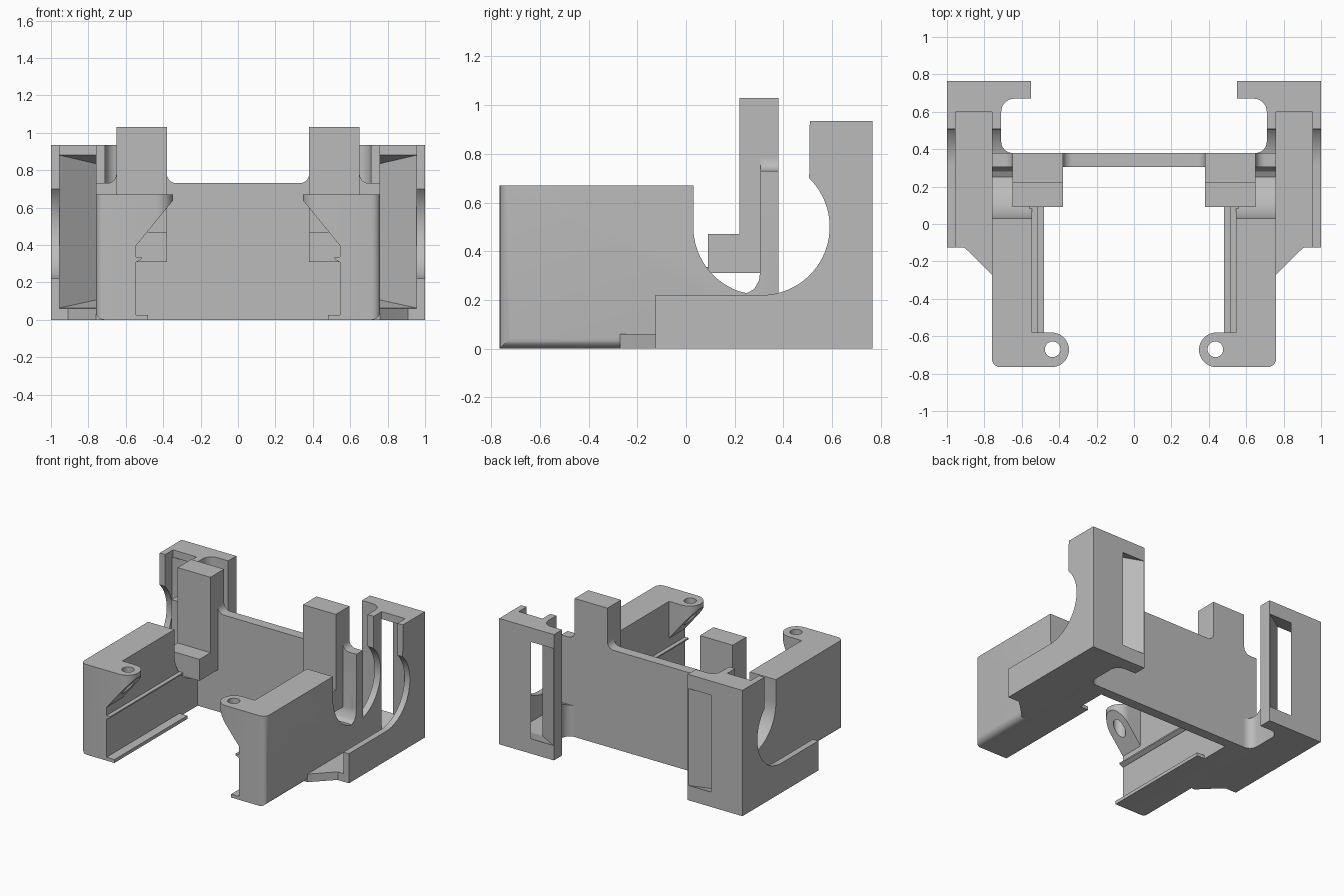
import bpy, bmesh
from math import sin, cos, radians
from mathutils import Vector

old = bpy.data.objects.get("Cube")
if old:
    bpy.data.objects.remove(old, do_unlink=True)

grey = bpy.data.materials.new("plain_grey")
grey.use_nodes = True
grey.diffuse_color = (0.5, 0.5, 0.5, 1)
grey.node_tree.nodes["Principled BSDF"].inputs["Base Color"].default_value = (0.5, 0.5, 0.5, 1)


def arc(cx, cy, r, a, b, n=10):
    steps = [radians(a + (b - a) * i / n) for i in range(n + 1)]
    return [(cx + r * cos(t), cy + r * sin(t)) for t in steps]


def finish(name, bm):
    bmesh.ops.recalc_face_normals(bm, faces=bm.faces)
    mesh = bpy.data.meshes.new(name)
    bm.to_mesh(mesh)
    bm.free()
    mesh.materials.append(grey)
    ob = bpy.data.objects.new(name, mesh)
    bpy.context.collection.objects.link(ob)
    return ob


def prism(name, pts, axis, lo, hi):
    """Extrude a 2D outline along the named axis."""
    place = {"x": lambda a, b, c: (c, a, b),
             "y": lambda a, b, c: (a, c, b),
             "z": lambda a, b, c: (a, b, c)}[axis]
    bm = bmesh.new()
    face = bm.faces.new([bm.verts.new(place(a, b, lo)) for a, b in pts])
    new = bmesh.ops.extrude_face_region(bm, geom=[face])["geom"]
    shift = Vector(place(0, 0, hi - lo))
    bmesh.ops.translate(bm, vec=shift, verts=[v for v in new if isinstance(v, bmesh.types.BMVert)])
    return finish(name, bm)


def box(name, x, y, z):
    return prism(name, [(x[0], y[0]), (x[1], y[0]), (x[1], y[1]), (x[0], y[1])], "z", *z)


def cut(ob, cutter):
    """Subtract the cutter, then discard it."""
    mod = ob.modifiers.new("cut", "BOOLEAN")
    mod.operation, mod.solver, mod.object = "DIFFERENCE", "EXACT", cutter
    dg = bpy.context.evaluated_depsgraph_get()
    mesh = bpy.data.meshes.new_from_object(ob.evaluated_get(dg))
    ob.modifiers.clear()
    ob.data = mesh
    bpy.data.objects.remove(cutter, do_unlink=True)


# Side wall with rounded outer front and bottom edges
wall = box("side_wall", (0.545, 0.76), (-0.765, 0.38), (0, 0.67))
bm = bmesh.new()
bm.from_mesh(wall.data)
rounded = [e for e in bm.edges if all(v.co.x > 0.7 for v in e.verts)
           and (all(v.co.y < -0.7 for v in e.verts) or all(v.co.z < 0.1 for v in e.verts))]
bmesh.ops.bevel(bm, geom=rounded, offset=0.045, segments=5, profile=0.5, affect="EDGES")
bm.to_mesh(wall.data)
bm.free()

# Bowl-shaped notch behind the wall, blended into the back wall
bowl = [(0.03, 0.8)] + arc(0.31, 0.5, 0.28, 180, 250, 14)
bowl += [(0.25, 0.228), (0.28, 0.245), (0.3, 0.28), (0.305, 0.32), (0.305, 0.8)]
cut(wall, prism("bowl_cutter", bowl, "x", 0.5, 0.8))

# Screw ear with a sloped underside
ear_outline = [(0.6, -0.765)] + arc(0.44, -0.6725, 0.0925, 270, 90, 18) + [(0.6, -0.58)]
ear = prism("screw_ear", ear_outline, "z", 0.35, 0.67)
slope = [(0.3, 0.3), (0.55, 0.3), (0.55, 0.39), (0.35, 0.635), (0.3, 0.635)]
cut(ear, prism("slope_cutter", slope, "y", -0.9, -0.5))
cut(ear, prism("hole_cutter", arc(0.435, -0.67, 0.042, 0, 345, 23), "z", 0, 1))

# Guide rails along the inside of the wall
ledge = box("lower_ledge", (0.48, 0.56), (-0.765, 0.09), (0, 0.025))
rail_shape = [(0.56, 0.31), (0.54, 0.31), (0.515, 0.325), (0.515, 0.335), (0.56, 0.335)]
rail = prism("upper_rail", rail_shape, "y", -0.765, 0.09)

# Upright post with a front step
post_shape = [(0.09, 0.31), (0.38, 0.31), (0.38, 1.03), (0.22, 1.03), (0.22, 0.47), (0.09, 0.47)]
post = prism("post", post_shape, "x", 0.38, 0.65)

# Back wall with fillets against the post
half = [(0, 0.73)] + arc(0.33, 0.78, 0.05, 270, 360, 6) + arc(0.7, 0.78, 0.05, 180, 270, 6)
half += [(0.76, 0.73), (0.76, 0), (0, 0)]
back = prism("back_wall", half, "y", 0.305, 0.38)

# Rear tower and its foot
plan = [(1, 0.765), (0.55, 0.765), (0.55, 0.67)]
plan += arc(0.64, 0.6, 0.07, 90, 0, 8) + arc(0.65, 0.44, 0.06, 360, 270, 8)
plan += [(0.65, -0.125), (1, -0.125)]
tower = prism("tower", plan, "z", 0, 0.935)
opening = [(-0.3, 1.1), (-0.3, 0.22)] + arc(0.31, 0.5, 0.28, 270, 405.6, 28) + [(0.51, 1.1)]
cut(tower, prism("opening_cutter", opening, "x", 0.5, 1.1))
cut(tower, box("channel_cutter", (0.76, 0.955), (-0.3, 0.6), (0.06, 1.1)))

# Slanted passage from the channel to the back face
bm = bmesh.new()
front = [Vector((x, 0.6, z)) for x in (0.76, 0.955) for z in (0.063, 0.88)]
rear = [Vector((x, 0.765, z)) for x in (0.555, 0.74) for z in (0.11, 0.83)]
for a, b in zip(front, rear):
    bm.verts.new(a.lerp(b, -0.05))
    bm.verts.new(a.lerp(b, 1.05))
bmesh.ops.convex_hull(bm, input=bm.verts)
cut(tower, finish("passage_cutter", bm))

# Low gusset joining the foot to the side wall
gusset_plan = [(0.7, -0.27), (0.76, -0.27), (0.88, -0.15), (0.91, -0.125), (0.91, -0.1), (0.7, -0.1)]
gusset = prism("gusset", gusset_plan, "z", 0, 0.06)

# Mirror everything and shade
for ob in (wall, ear, ledge, rail, post, back, tower, gusset):
    mod = ob.modifiers.new("mirror", "MIRROR")
    mod.use_axis[0] = True
    bpy.ops.object.select_all(action="DESELECT")
    ob.select_set(True)
    bpy.context.view_layer.objects.active = ob
    bpy.ops.object.shade_smooth_by_angle(angle=radians(30))
